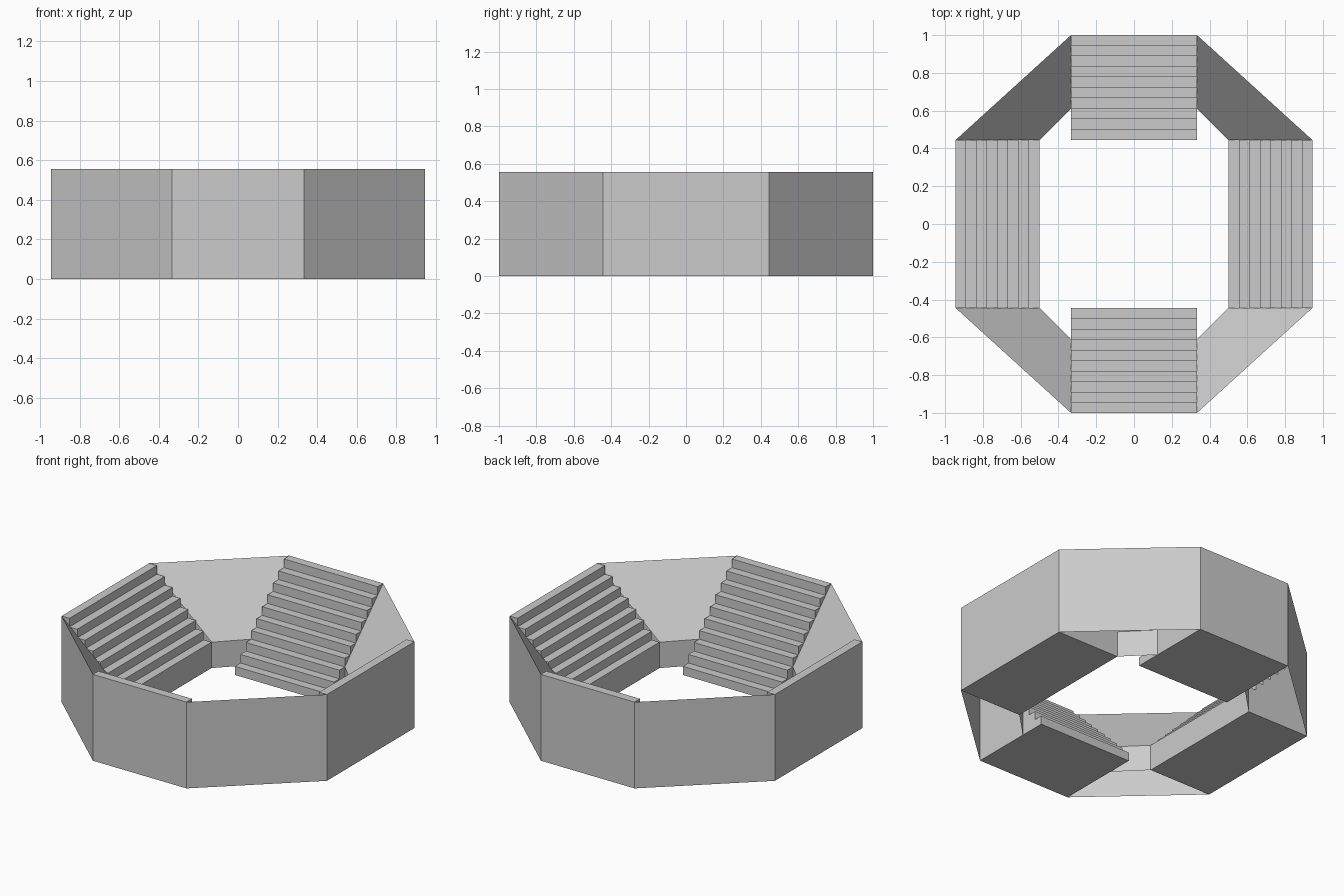
import bpy

if "Cube" in bpy.data.objects:
    bpy.data.objects.remove(bpy.data.objects["Cube"])

S = 1 / 18          # one step: tread depth and riser height
H = 10 * S          # overall height


def make(name, verts, faces):
    me = bpy.data.meshes.new(name)
    me.from_pydata(verts, [], faces)
    me.update()
    ob = bpy.data.objects.new(name, me)
    bpy.context.collection.objects.link(ob)
    return ob


def stairs(name, inner, outer, half_width, first_height, place):
    """Stepped profile (distance from centre, z) extruded across the width."""
    prof = [(outer, 0), (outer, H)]
    for i in range(round((outer - inner) / S)):
        d, z = outer - (i + 1) * S, H - i * S
        prof += [(d, z), (d, z - S)]
    prof[-1] = (inner, 0)           # lowest riser runs to the floor
    n = len(prof)
    verts = [place(d, w, z) for w in (-half_width, half_width) for d, z in prof]
    faces = [tuple(range(n)), tuple(range(2 * n - 1, n - 1, -1))]
    faces += [(i, i + n, (i + 1) % n + n, (i + 1) % n) for i in range(n)]
    ob = make(name, verts, faces)
    import bmesh
    bm = bmesh.new()
    bm.from_mesh(ob.data)
    bmesh.ops.recalc_face_normals(bm, faces=bm.faces)
    bm.to_mesh(ob.data)
    bm.free()


# Four straight flights of steps
for s, side in ((-1, "front"), (1, "back")):
    stairs(side + "_stairs", 8 * S, 18 * S, 6 * S, S,
           lambda d, w, z: (w, s * d, z))
for s, side in ((-1, "left"), (1, "right")):
    stairs(side + "_stairs", 9 * S, 17 * S, 8 * S, 3 * S,
           lambda d, w, z: (s * d, w, z))

# Four corner infills: outer wall, sloped bank, low inner wall, open below
for sx in (-1, 1):
    for sy in (-1, 1):
        pts = [(6, 18, 0), (17, 8, 0), (17, 8, 10), (6, 18, 10),
               (9, 8, 3), (6, 11, 3), (9, 8, 0), (6, 11, 0)]
        verts = [(sx * x * S, sy * y * S, z * S) for x, y, z in pts]
        faces = [(0, 3, 2, 1), (3, 5, 4, 2), (5, 7, 6, 4)]
        if sx * sy > 0:
            faces = [f[::-1] for f in faces]
        # outward-facing winding
        name = ("front" if sy < 0 else "back") + ("_left" if sx < 0 else "_right")
        make(name + "_corner_bank", verts, faces)
